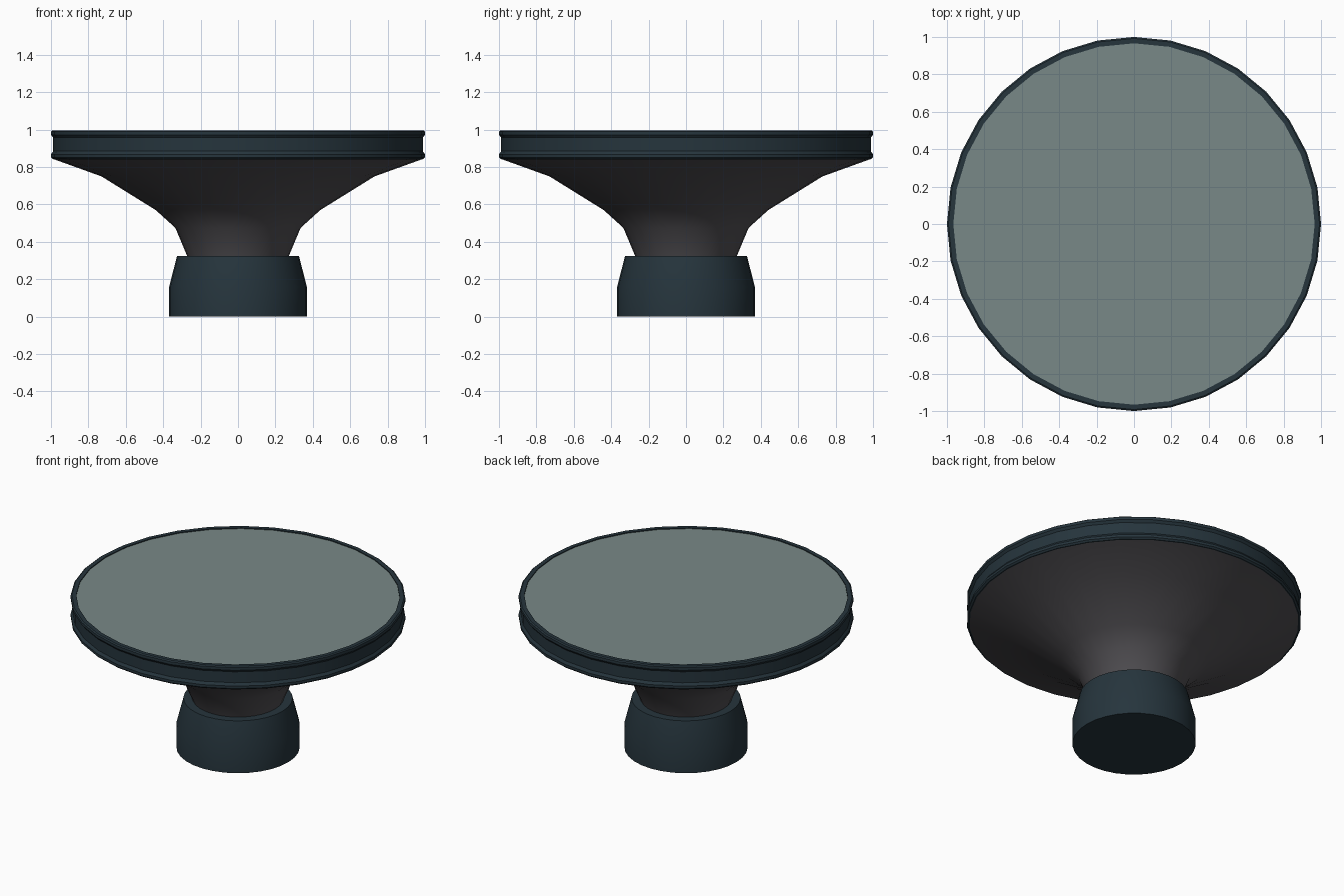
import bpy, bmesh, math

if "Cube" in bpy.data.objects:
    bpy.data.objects.remove(bpy.data.objects["Cube"])

SIDES = 32


def material(name, rgb):
    m = bpy.data.materials.new(name)
    m.diffuse_color = (*rgb, 1)
    m.use_nodes = True
    m.node_tree.nodes["Principled BSDF"].inputs["Base Color"].default_value = m.diffuse_color
    return m


metal = material("dark blue metal", (0.019, 0.035, 0.046))
shell = material("charcoal shell", (0.082, 0.078, 0.086))
glass = material("grey green lens", (0.190, 0.250, 0.242))


def lathe(name, profile, mat, angle=30, cap_start=False, cap_end=False):
    """Revolve an (r, z) profile, listed outside-bottom to top, around z."""
    bm = bmesh.new()
    rings = []
    for r, z in profile:
        rings.append([bm.verts.new((r * math.cos(2 * math.pi * i / SIDES),
                                    r * math.sin(2 * math.pi * i / SIDES), z))
                      for i in range(SIDES)])
    for a, b in zip(rings, rings[1:]):
        for i in range(SIDES):
            j = (i + 1) % SIDES
            bm.faces.new((a[i], a[j], b[j], b[i]))
    if cap_start:
        bm.faces.new(rings[0][::-1])
    if cap_end:
        bm.faces.new(rings[-1])
    me = bpy.data.meshes.new(name)
    bm.to_mesh(me)
    bm.free()
    me.materials.append(mat)
    ob = bpy.data.objects.new(name, me)
    bpy.context.collection.objects.link(ob)
    bpy.ops.object.select_all(action='DESELECT')
    ob.select_set(True)
    bpy.context.view_layer.objects.active = ob
    bpy.ops.object.shade_smooth_by_angle(angle=math.radians(angle))
    return ob


# Base collar with a tapered top
lathe("base_collar", [(0.368, 0), (0.368, 0.16), (0.326, 0.325), (0.26, 0.325)],
      metal, cap_start=True, cap_end=True)

# Flared reflector body
lathe("flared_body", [(0.27, 0.32), (0.335, 0.475), (0.44, 0.57), (0.73, 0.75), (0.985, 0.842)],
      shell, angle=50)

# Grooved rim with a thin lip around the lens
lathe("rim", [(0.97, 0.84), (0.99, 0.842), (1.0, 0.852), (1.0, 0.868), (0.988, 0.885),
              (0.988, 0.957), (1.0, 0.972), (1.0, 0.99), (0.992, 0.996),
              (0.966, 0.996), (0.966, 0.985)], metal)

# Flat lens disc
lathe("lens", [(0.967, 0.985), (0.967, 0.99)], glass, cap_end=True)
